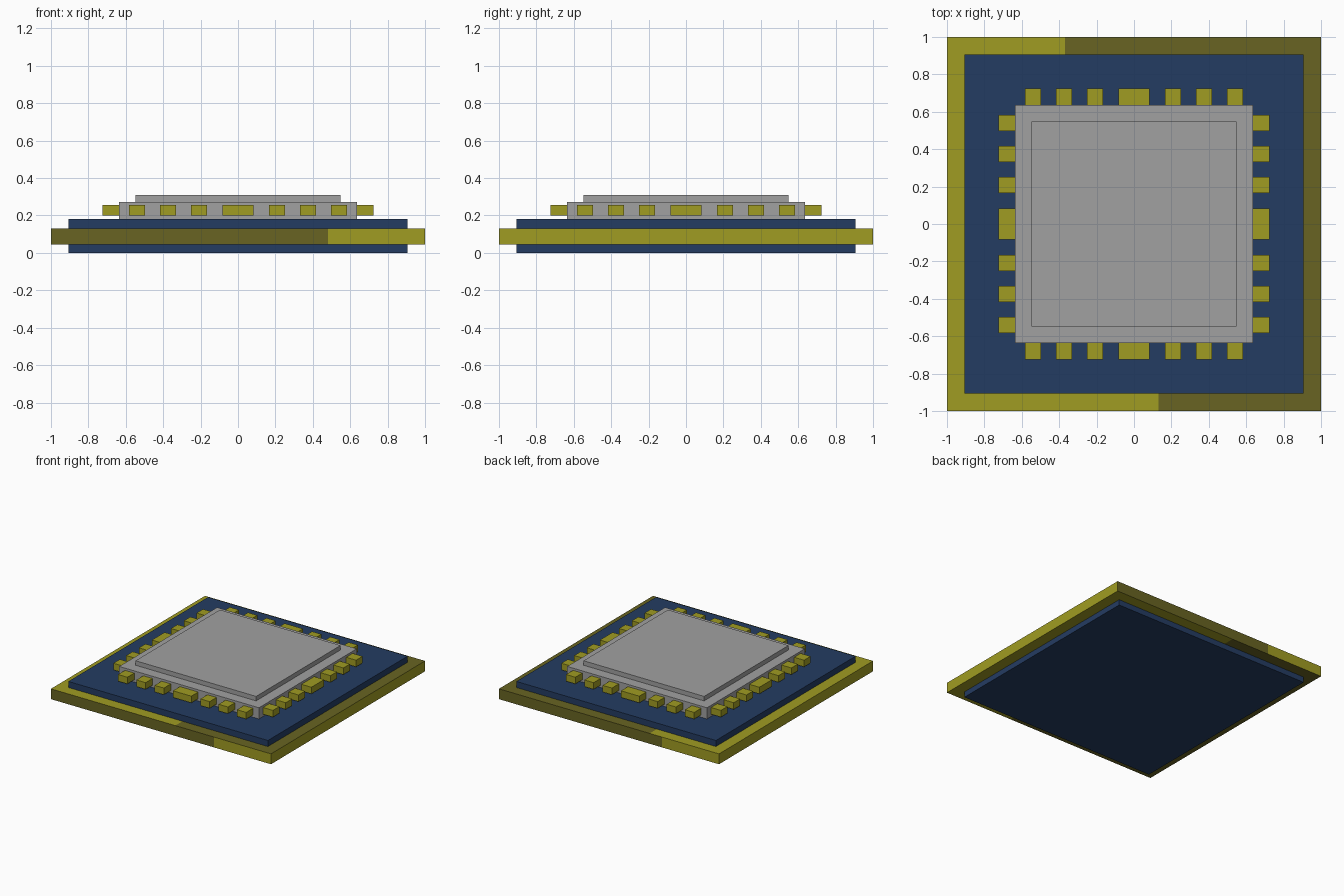
import bpy, bmesh
from mathutils import Vector

if "Cube" in bpy.data.objects:
    bpy.data.objects.remove(bpy.data.objects["Cube"])


def material(name, srgb):
    lin = [((c / 255 + 0.055) / 1.055) ** 2.4 for c in srgb]
    m = bpy.data.materials.new(name)
    m.diffuse_color = (*lin, 1)
    m.use_nodes = True
    m.node_tree.nodes["Principled BSDF"].inputs["Base Color"].default_value = m.diffuse_color
    return m


gold = material("gold", (160, 156, 34))
olive = material("dark olive", (104, 100, 34))
blue = material("board blue", (36, 60, 98))
grey = material("package grey", (161, 161, 161))


def add_box(bm, lo, hi):
    lo, hi = Vector(lo), Vector(hi)
    verts = bmesh.ops.create_cube(bm, size=1)["verts"]
    for v in verts:
        v.co = (lo + hi) / 2 + v.co * (hi - lo)


def finish(bm, name, *mats):
    me = bpy.data.meshes.new(name)
    bm.to_mesh(me)
    bm.free()
    for m in mats:
        me.materials.append(m)
    ob = bpy.data.objects.new(name, me)
    bpy.context.collection.objects.link(ob)
    return ob


def box(name, half, z0, z1, mat):
    bm = bmesh.new()
    add_box(bm, (-half, -half, z0), (half, half, z1))
    return finish(bm, name, mat)


BOARD = 0.907

# blue board and stepped grey package
box("circuit_board", BOARD, 0.0, 0.181, blue)
box("chip_package", 0.635, 0.181, 0.273, grey)
box("chip_lid", 0.548, 0.273, 0.31, grey)

# two-tone rim around the board
bm = bmesh.new()
add_box(bm, (-1, -1, 0.046), (1, 1, 0.131))
cuts = [(c, (1, 0, 0)) for c in (-BOARD, -0.48, -0.37, -0.13, 0.13, 0.37, 0.48, BOARD)]
cuts += [(c, (0, 1, 0)) for c in (-BOARD, BOARD)]
for c, n in cuts:
    bmesh.ops.bisect_plane(bm, geom=bm.verts[:] + bm.edges[:] + bm.faces[:],
                           plane_co=Vector(n) * c, plane_no=n)
# remove the part buried in the board
buried = []
for f in bm.faces:
    c = f.calc_center_median()
    if abs(c.x) < BOARD and abs(c.y) < BOARD:
        buried.append(f)
bmesh.ops.delete(bm, geom=buried, context='FACES')
# the dark pattern is mirrored through the centre point
bm.normal_update()
for f in bm.faces:
    c, n = f.calc_center_median(), f.normal
    dark = False
    if abs(n.z) > 0.5:
        s = 1 if n.z > 0 else -1
        x, y = c.x * s, c.y * s
        if abs(y) < BOARD:
            dark = x > 0
        else:
            dark = x > (-0.37 if y > 0 else 0.13)
    elif abs(n.y) > 0.5:
        dark = c.x * (1 if n.y > 0 else -1) > -0.48
    f.material_index = int(dark)
finish(bm, "board_rim", gold, olive)

# contact pins on all four sides, wider in the middle
bm = bmesh.new()
pins = [(0, 0.083)] + [(s * p, 0.042) for p in (0.208, 0.374, 0.54) for s in (-1, 1)]
for p, w in pins:
    for a, b in ((-0.725, -0.63), (0.63, 0.725)):
        add_box(bm, (p - w, a, 0.2), (p + w, b, 0.255))
        add_box(bm, (a, p - w, 0.2), (b, p + w, 0.255))
finish(bm, "contact_pins", gold)
